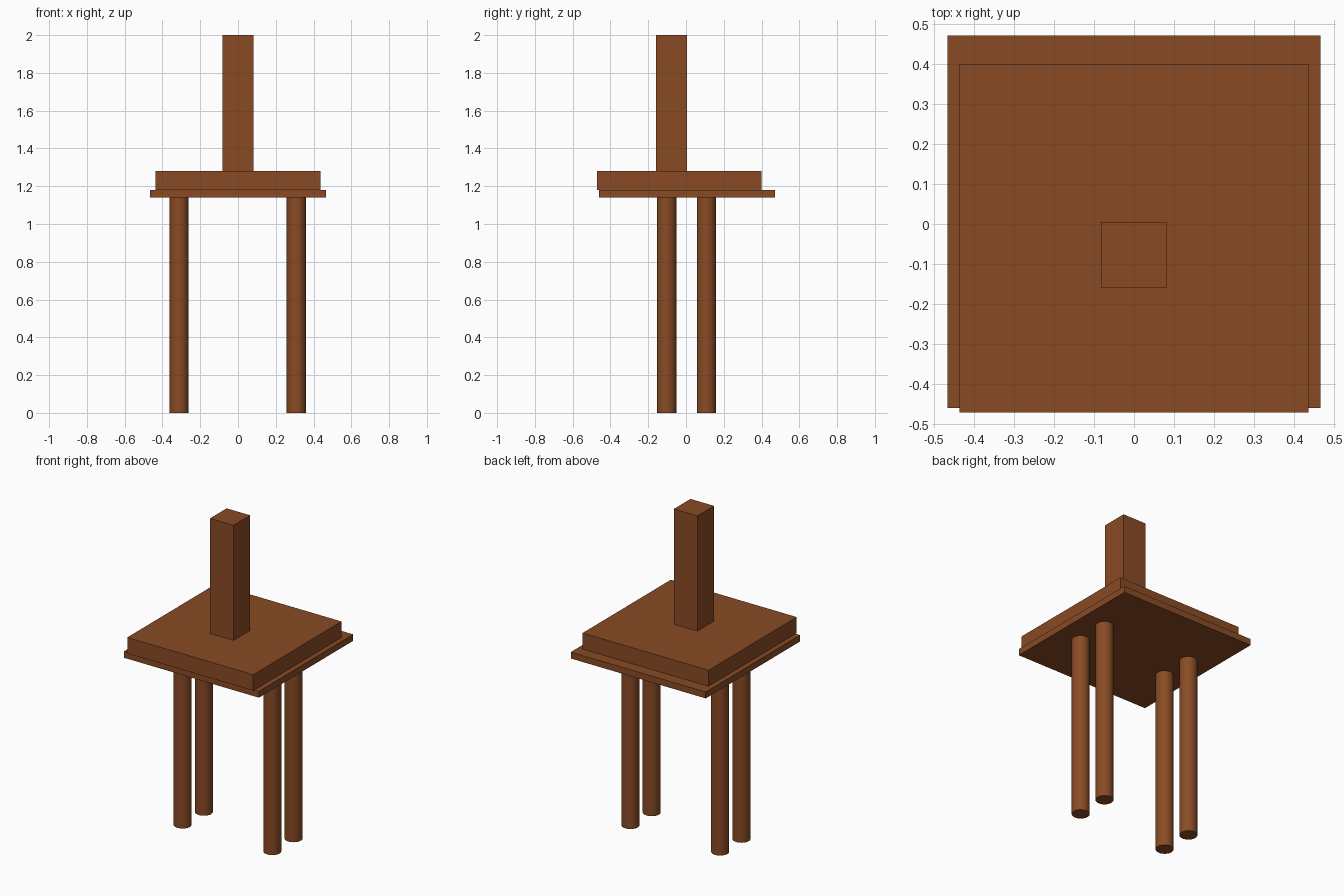
import bpy
import math

if "Cube" in bpy.data.objects:
    bpy.data.objects.remove(bpy.data.objects["Cube"])

wood = bpy.data.materials.new("brown wood")
wood.diffuse_color = (0.25, 0.07, 0.018, 1)
wood.use_nodes = True
wood.node_tree.nodes["Principled BSDF"].inputs["Base Color"].default_value = wood.diffuse_color


def box(name, x0, x1, y0, y1, z0, z1):
    bpy.ops.mesh.primitive_cube_add(size=1, location=((x0 + x1) / 2, (y0 + y1) / 2, (z0 + z1) / 2))
    ob = bpy.context.object
    ob.name = name
    ob.scale = (x1 - x0, y1 - y0, z1 - z0)
    bpy.ops.object.transform_apply(location=False, rotation=False, scale=True)
    ob.data.materials.append(wood)


def leg(name, x, y, height=1.14, radius=0.051):
    bpy.ops.mesh.primitive_cylinder_add(vertices=32, radius=radius, depth=height,
                                        location=(x, y, height / 2))
    ob = bpy.context.object
    ob.name = name
    bpy.ops.object.shade_smooth_by_angle(angle=math.radians(30))
    ob.data.materials.append(wood)


# Seat: thin base board with a thicker slab on top
box("seat_board", -0.467, 0.467, -0.46, 0.472, 1.14, 1.18)
box("seat_slab", -0.436, 0.436, -0.472, 0.40, 1.18, 1.28)

# Upright post
box("back_post", -0.082, 0.081, -0.16, 0.005, 1.28, 2.0)

# Four round legs
for side, x in (("left", -0.312), ("right", 0.309)):
    for end, y in (("front", -0.102), ("back", 0.108)):
        leg(f"{end}_{side}_leg", x, y)
